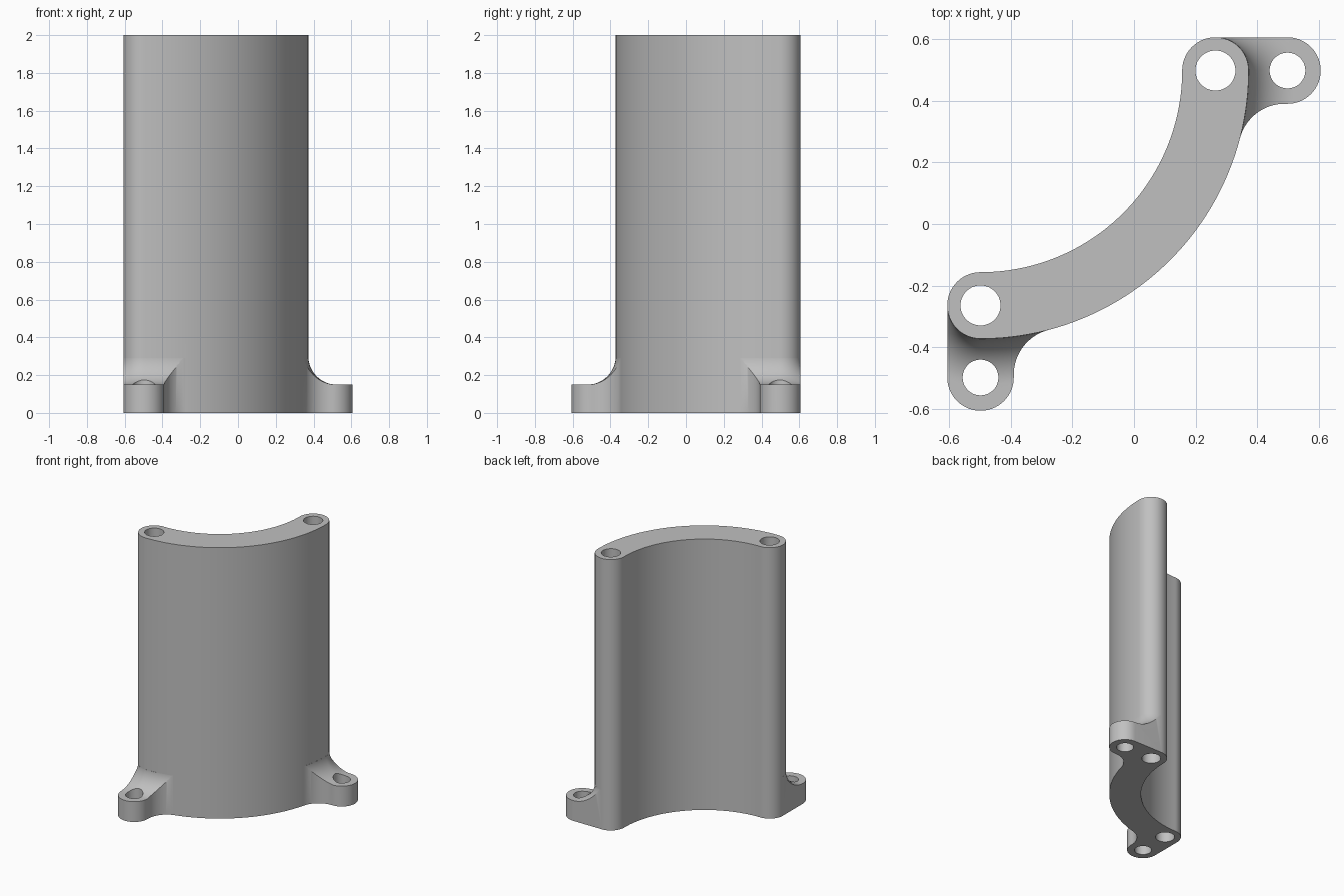
import bpy, bmesh, math

if "Cube" in bpy.data.objects:
    bpy.data.objects.remove(bpy.data.objects["Cube"])

C = (-0.4985, 0.4985)      # axis of the curved wall
R, W = 0.763, 0.108        # wall centre radius and half thickness
CAP = (C[0] + R, C[1])     # rounded wall end
EAR = (0.4985, 0.4985)     # mounting ear centre
F = 0.15                   # fillet radius and ear height

grey = bpy.data.materials.new("grey")
grey.diffuse_color = (0.53, 0.53, 0.53, 1)
grey.use_nodes = True
grey.node_tree.nodes["Principled BSDF"].inputs["Base Color"].default_value = grey.diffuse_color


def arc(c, r, a0, a1, n):
    return [(c[0] + r * math.cos(math.radians(a0 + (a1 - a0) * i / n)),
             c[1] + r * math.sin(math.radians(a0 + (a1 - a0) * i / n))) for i in range(n + 1)]


def flip(p):
    """Reflect across the diagonal symmetry line."""
    return (-p[1], -p[0]) + tuple(p[2:])


def loft(name, rings):
    """Closed solid from matching rings of points."""
    bm = bmesh.new()
    vs = [[bm.verts.new(p) for p in ring] for ring in rings]
    n = len(rings[0])
    for a, b in zip(vs, vs[1:]):
        for i in range(n):
            j = (i + 1) % n
            bm.faces.new((a[i], a[j], b[j], b[i]))
    bm.faces.new(vs[0])
    bm.faces.new(vs[-1])
    bmesh.ops.recalc_face_normals(bm, faces=bm.faces)
    me = bpy.data.meshes.new(name)
    bm.to_mesh(me)
    bm.free()
    me.materials.append(grey)
    ob = bpy.data.objects.new(name, me)
    bpy.context.collection.objects.link(ob)
    return ob


def prism(name, pts, z0, z1):
    clean = [p for i, p in enumerate(pts) if math.dist(p, pts[i - 1]) > 1e-5]
    return loft(name, [[(x, y, z) for x, y in clean] for z in (z0, z1)])


def combine(ob, tool, op):
    m = ob.modifiers.new("cut", 'BOOLEAN')
    m.operation, m.solver, m.object = op, 'EXACT', tool
    bpy.context.view_layer.objects.active = ob
    bpy.ops.object.modifier_apply(modifier=m.name)
    bpy.data.objects.remove(tool)


# curved wall with rounded ends
wall = prism("curved_wall",
             arc(C, R + W, -90, 0, 72) + arc(CAP, W, 0, 180, 36)
             + arc(C, R - W, 0, -90, 72) + arc(flip(CAP), W, 90, 270, 36), 0, 2)

# ear outline: round tip, concave blend into the wall, root buried in the wall
by = EAR[1] - W - F
dx = math.sqrt((R + W + F) ** 2 - (C[1] - by) ** 2)
blend = (C[0] + dx, by)
touch = 180 - math.degrees(math.atan2(C[1] - by, dx))
outline = ([CAP, (CAP[0], CAP[1] + W)] + arc(EAR, W, 90, -90, 36)
           + arc(blend, F, 90, touch, 24) + [(0.25, 0.3)])

# section removed above the ear fillet: (distance from wall, height)
section = ([(F - F * math.cos(t), 2 * F - F * math.sin(t))
            for t in [math.pi / 2 * i / 20 for i in range(21)]]
           + [(0.5, F), (0.5, 0.5), (0, 0.5)])
path = [(C, R + W, -20 + 1.25 * i) for i in range(17)]
path += [(CAP, W, 5 * i) for i in range(1, 21)]
rings = [[(c[0] + (r + d) * math.cos(math.radians(a)),
           c[1] + (r + d) * math.sin(math.radians(a)), z) for d, z in section]
         for c, r, a in path]

for side, f in (("right", lambda p: p), ("front", flip)):
    ear = prism(side + "_ear", [f(p) for p in outline], 0, 0.29)
    combine(ear, loft("fillet_cutter", [[f(p) for p in ring] for ring in rings]), 'DIFFERENCE')
    combine(wall, ear, 'UNION')
    # wall end hole and ear bolt hole, both through
    for centre, r, top in ((CAP, 0.065, 2.2), (EAR, 0.058, 1)):
        combine(wall, prism("hole_cutter", arc(f(centre), r, 0, 360, 48)[:-1], -0.2, top),
                'DIFFERENCE')

# smooth shading with crisp edges
bpy.ops.object.select_all(action='DESELECT')
wall.select_set(True)
bpy.context.view_layer.objects.active = wall
bpy.ops.object.shade_smooth_by_angle(angle=math.radians(30))
